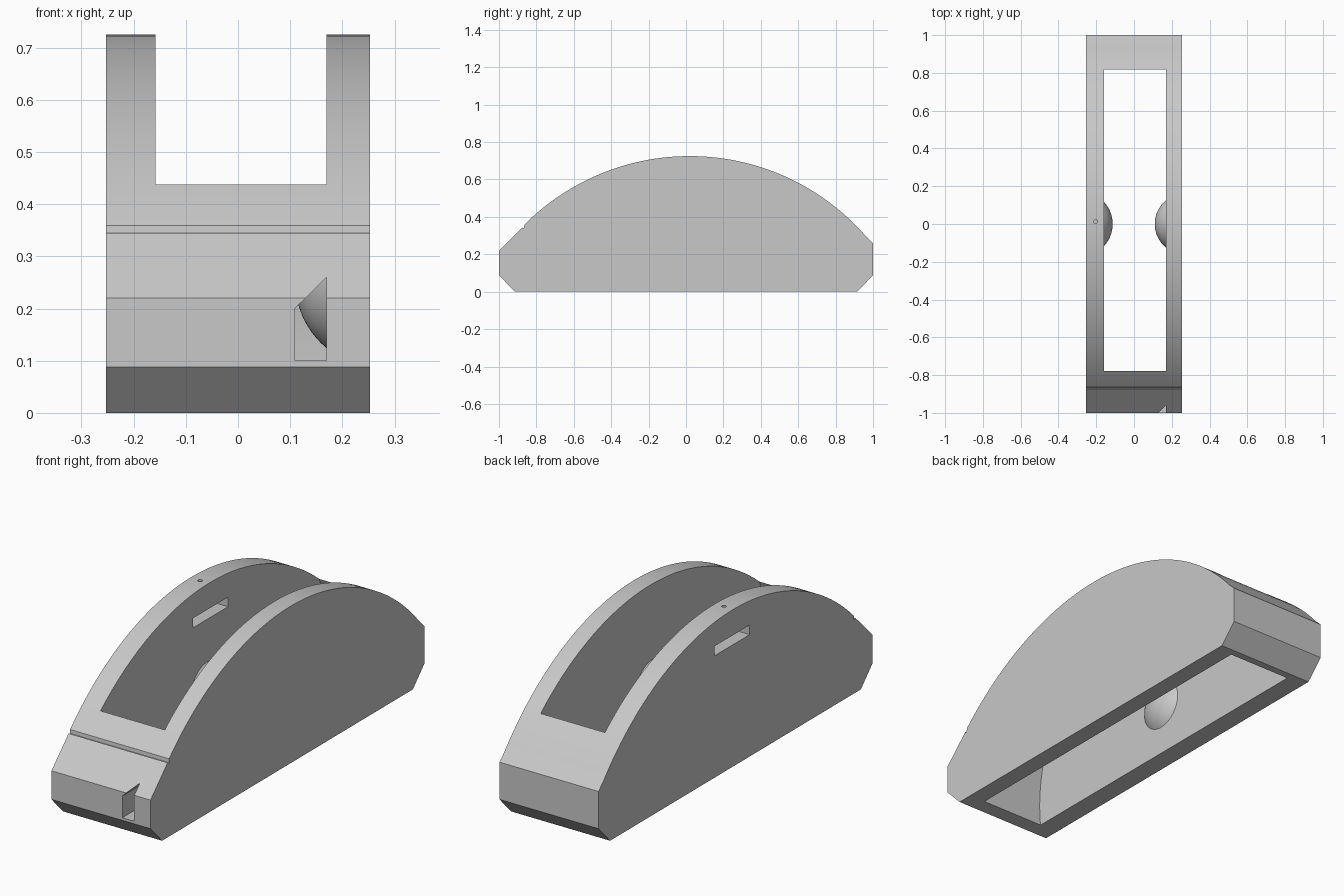
import bpy, bmesh, math
from mathutils import Matrix, Vector

cube = bpy.data.objects.get("Cube")
if cube:
    bpy.data.objects.remove(cube)

grey = bpy.data.materials.new("plain grey")
grey.use_nodes = True
grey.diffuse_color = (0.58, 0.58, 0.58, 1)
grey.node_tree.nodes["Principled BSDF"].inputs["Base Color"].default_value = (0.58, 0.58, 0.58, 1)

HALF_WIDTH = 0.253
WALL_LEFT, WALL_RIGHT = 0.17, -0.158   # inner faces of the two side walls


def finish(name, bm):
    bmesh.ops.recalc_face_normals(bm, faces=bm.faces)
    mesh = bpy.data.meshes.new(name)
    bm.to_mesh(mesh)
    bm.free()
    obj = bpy.data.objects.new(name, mesh)
    bpy.context.collection.objects.link(obj)
    mesh.materials.append(grey)
    return obj


def prism(name, points, offset):
    """Extrude a closed outline along the offset vector."""
    bm = bmesh.new()
    face = bm.faces.new([bm.verts.new(p) for p in points])
    moved = bmesh.ops.extrude_face_region(bm, geom=[face])["geom"]
    bmesh.ops.translate(bm, vec=offset, verts=[v for v in moved if isinstance(v, bmesh.types.BMVert)])
    return finish(name, bm)


def box(name, low, high):
    corners = [(low[0], y, z) for y, z in
               ((low[1], low[2]), (high[1], low[2]), (high[1], high[2]), (low[1], high[2]))]
    return prism(name, corners, (high[0] - low[0], 0, 0))


def cylinder(name, radius, depth, sides, matrix):
    bm = bmesh.new()
    bmesh.ops.create_cone(bm, cap_ends=True, segments=sides, radius1=radius,
                          radius2=radius, depth=depth, matrix=matrix)
    return finish(name, bm)


def cut(target, cutter):
    cutter.hide_render = True
    mod = target.modifiers.new("cut", "BOOLEAN")
    mod.operation, mod.solver, mod.object = "DIFFERENCE", "EXACT", cutter
    bpy.context.view_layer.objects.active = target
    bpy.ops.object.modifier_apply(modifier=mod.name)
    bpy.data.objects.remove(cutter)


def smooth(obj):
    bpy.ops.object.select_all(action="DESELECT")
    obj.select_set(True)
    bpy.context.view_layer.objects.active = obj
    bpy.ops.object.shade_smooth_by_angle(angle=math.radians(20))


def dome(name, wall_x, side, radius, height):
    """Shallow spherical boss standing on an inner wall, pointing along side."""
    sphere = (radius ** 2 + height ** 2) / (2 * height)
    limit = math.asin(radius / sphere)
    bm = bmesh.new()
    arc = [Vector((wall_x + side * (height - sphere + sphere * math.cos(a)), sphere * math.sin(a), 0.25))
           for a in (limit * i / 10 for i in range(11))]
    arc.append(Vector((wall_x - side * 0.01, radius, 0.25)))
    verts = [bm.verts.new(p) for p in arc]
    edges = [bm.edges.new(pair) for pair in zip(verts, verts[1:])]
    bmesh.ops.spin(bm, geom=verts + edges, cent=(0, 0, 0.25), axis=(1, 0, 0),
                   angle=math.tau, steps=48)
    bmesh.ops.remove_doubles(bm, verts=bm.verts, dist=0.0005)
    smooth(finish(name, bm))


# Arched body, with a fine score line across the front slope
def arch(y):
    return math.sqrt(1.25 ** 2 - (y - 0.02) ** 2) - 0.525


outline = [(-0.915, 0), (0.915, 0), (1, 0.088), (1, 0.26)]
steps = 56
for i in range(1, steps + 1):
    y = 1 - 1.864 * i / steps
    outline.append((y, arch(y)))
outline += [(-0.866, 0.342), (-0.872, 0.338), (-0.875, 0.345), (-1, 0.22), (-1, 0.088)]
body = prism("arched_body", [(-HALF_WIDTH, y, z) for y, z in outline], (2 * HALF_WIDTH, 0, 0))

# Round-ended pocket running from top to bottom
cut(body, cylinder("pocket_cutter", 0.866, WALL_LEFT - WALL_RIGHT, 160,
                   Matrix.Translation(((WALL_LEFT + WALL_RIGHT) / 2, 0.02, 0.1))
                   @ Matrix.Rotation(math.pi / 2, 4, "Y")))

# Slanted notch through the front wall
notch = [(0.109, 0.1), (WALL_LEFT, 0.1), (WALL_LEFT, 0.26), (0.109, 0.2)]
cut(body, prism("notch_cutter", [(x, -1.1, z) for x, z in notch], (0, 0.4, 0)))

# Slot through the right wall and the pin hole above it
cut(body, box("slot_cutter", (-0.3, -0.103, 0.563), (-0.12, 0.153, 0.607)))
cut(body, cylinder("pin_hole_cutter", 0.01, 0.2, 16, Matrix.Translation((-0.203, 0.013, 0.69))))
smooth(body)

# Bosses facing each other inside the pocket
dome("left_boss", WALL_LEFT, -1, 0.126, 0.06)
dome("right_boss", WALL_RIGHT, 1, 0.116, 0.045)
